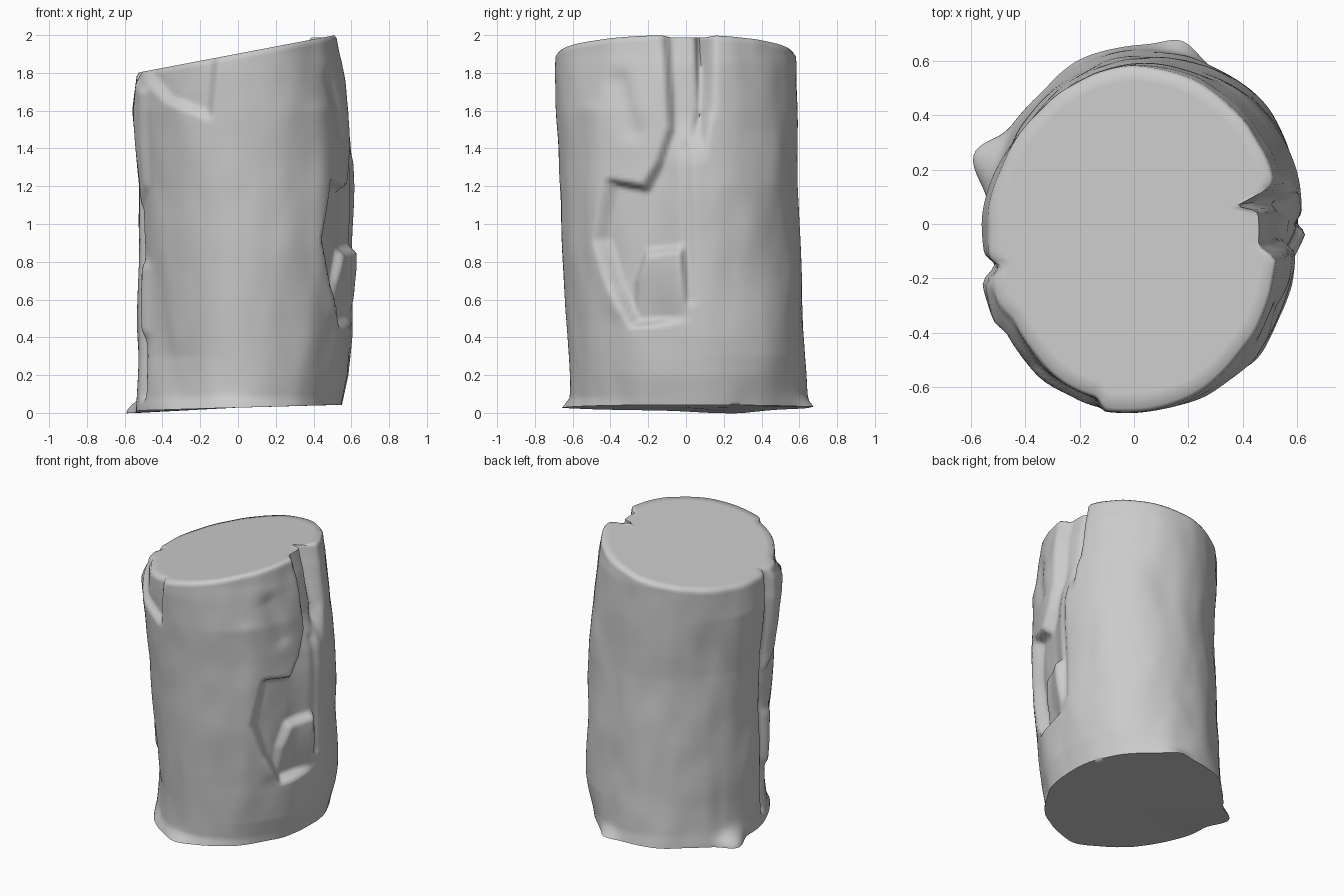
import bpy, bmesh
from math import sin, cos, pi, exp, radians, hypot, degrees
from mathutils import Vector, noise

if "Cube" in bpy.data.objects:
    bpy.data.objects.remove(bpy.data.objects["Cube"])

SIDES, RINGS = 220, 110


def lerp_table(table, z):
    if z <= table[0][0]:
        return table[0][1]
    for (z0, v0), (z1, v1) in zip(table, table[1:]):
        if z <= z1:
            return v0 + (v1 - v0) * (z - z0) / (z1 - z0)
    return table[-1][1]


def ramp(v, lo, hi):
    t = max(0, min(1, (v - lo) / (hi - lo)))
    return t * t * (3 - 2 * t)


# Silhouette distances from the axis, as (height, distance)
RIGHT = [(.03, .55), (.2, .585), (.4, .6), (1.2, .605), (1.6, .585), (1.85, .56), (2, .53)]
LEFT = [(.03, .55), (.2, .545), (.8, .53), (1.2, .53), (1.6, .555), (1.82, .53)]
FRONT = [(.02, .645), (.08, .62), (.6, .64), (1.2, .67), (1.8, .69), (1.95, .685)]
BACK = [(.02, .655), (.1, .64), (.6, .61), (1.2, .588), (1.85, .585), (1.95, .575)]
# Extra fullness on the four diagonals: direction -> (height, offset)
DIAGONALS = {
    45: [(.03, .01), (.3, .04), (1.2, .035), (1.5, .015), (1.9, 0)],
    135: [(.03, -.02), (.3, -.03), (1.6, -.035), (1.9, -.02)],
    225: [(.03, -.055), (.3, -.075), (.8, -.035), (1.3, 0), (1.7, .03)],
    315: [(.03, -.01), (.6, .015), (1.6, .025), (1.9, 0)],
}


def seg_dist(p, a, b):
    dx, dy = b[0] - a[0], b[1] - a[1]
    t = ((p[0] - a[0]) * dx + (p[1] - a[1]) * dy) / (dx * dx + dy * dy)
    t = max(0, min(1, t))
    return hypot(p[0] - a[0] - t * dx, p[1] - a[1] - t * dy)


def path_dist(p, path):
    return min(seg_dist(p, a, b) for a, b in zip(path, path[1:]))


def groove(p, path, width):
    return exp(-(path_dist(p, path) / width) ** 2)


def patch(p, poly, soft):
    """1 inside a polygon, 0 outside, with a soft edge."""
    inside = False
    ring = poly + poly[:1]
    for a, b in zip(ring, ring[1:]):
        if (a[1] > p[1]) != (b[1] > p[1]):
            if p[0] < a[0] + (b[0] - a[0]) * (p[1] - a[1]) / (b[1] - a[1]):
                inside = not inside
    d = path_dist(p, ring)
    return ramp(d if inside else -d, -soft / 2, soft / 2)


def bump(deg, centre, width):
    d = (deg - centre + 180) % 360 - 180
    return exp(-(d / width) ** 2)


# Missing bark, chip and splits on the right side, in (y, z)
BARE = [(-.12, 2.1), (-.09, 1.7), (-.08, 1.5), (-.14, 1.32), (-.22, 1.19), (-.40, 1.22),
        (-.45, .92), (-.38, .68), (-.28, .47), (.1, .5), (.1, 2.1)]
CHIP = [(-.3, .45), (-.28, .7), (-.22, .85), (-.02, .87), (.0, .6), (-.05, .4)]
SPLIT = [(.10, 2.1), (.11, 1.6), (.01, 1.38)]
RIDGE = [(-.48, 1.6), (-.48, 1.1), (-.48, .88), (-.36, .55)]
# Broken bark and seams on the front and left, in (x, z) or (y, z)
BREAK = [(-.49, 2), (-.47, 1.78), (-.36, 1.66), (-.15, 1.57), (-.11, 2)]
LEFT_SEAM = [(-.17, 1.85), (-.13, 1.0), (-.16, .1)]
LEFT_FLAP = [(-.18, 1.78), (-.18, 1.1), (-.3, 1.2), (-.36, 1.7)]


def bark_offset(x, y, z, deg):
    d = sum(lerp_table(tab, z) * bump(deg, at, 30) for at, tab in DIAGONALS.items())
    if x > 0:
        fade = 1 - ramp(y, -.2, .05) * ramp(1.6 - z, 0, .3)
        d -= .07 * patch((y, z), BARE, .05) * fade
        d += .05 * patch((y, z), CHIP, .05) * ramp(z, .42, .82)
        d -= .10 * ramp(z, 1.35, 2.0) * groove((y, z), SPLIT, .03)
        d += .01 * groove((y, z), RIDGE, .05)
        d -= .015 * groove((y, z), [(0, 1.4), (.02, .6)], .025)
        d -= .02 * groove((y, z), [(-.35, 1.75), (-.28, 1.5)], .06)
    if y < 0:
        d -= .04 * patch((x, z), BREAK, .05)
    if x < 0:
        d -= .035 * groove((y, z), LEFT_SEAM, .03)
        d += .025 * patch((y, z), LEFT_FLAP, .06)
        d += .03 * groove((y, z), [(-.22, .75), (-.2, .45)], .05)
    # ragged flare at the foot
    foot = exp(-(z / .065) ** 2)
    d += foot * (.09 * bump(deg, 160, 8) + .055 * bump(deg, 73, 8)
                 + .03 * bump(deg, 265, 9) + .02 * bump(deg, 230, 12))
    # gentle irregular bark
    d += .012 * noise.noise(Vector((x * 4, y * 4, z * 2.2 + 3)))
    d += .006 * noise.noise(Vector((x * 8, y * 8, z * 4)))
    return d


def cut_height(x):
    return 1.902 + .19 * x


def log_point(i, j):
    a = 2 * pi * i / SIDES
    t = j / RINGS
    c, s = cos(a), sin(a)
    # slanted saw cut on top, nearly level underneath
    z_low = .028 + .015 * c - .016 * bump(degrees(a), 160, 20)
    z = z_low + (cut_height(.55 * c) - z_low) * t
    x = c * lerp_table(RIGHT if c > 0 else LEFT, z)
    y = s * lerp_table(BACK if s > 0 else FRONT, z)
    k = 1 + bark_offset(x, y, z, degrees(a)) / hypot(x, y)
    if j == RINGS:
        k *= .982
    x, y = x * k, y * k
    return Vector((x, y, cut_height(x) if j == RINGS else z))


# Log: bark wall lofted between two cut ends
bm = bmesh.new()
points = [[log_point(i, j) for i in range(SIDES)] for j in range(RINGS + 1)]
top_mid, foot_mid = Vector((0, 0, cut_height(0))), Vector((0, 0, .028))
points.append([top_mid.lerp(p, .92) for p in points[-1]])
points.insert(0, [foot_mid.lerp(p, .92) for p in points[0]])
rings = [[bm.verts.new(p) for p in row] for row in points]
for lo, hi in zip(rings, rings[1:]):
    for i in range(SIDES):
        n = (i + 1) % SIDES
        bm.faces.new((lo[i], lo[n], hi[n], hi[i]))
for row, mid in ((rings[-1], top_mid), (rings[0][::-1], foot_mid)):
    centre = bm.verts.new(mid)
    for i in range(SIDES):
        bm.faces.new((row[i], row[(i + 1) % SIDES], centre))
mesh = bpy.data.meshes.new("log")
bm.to_mesh(mesh)
bm.free()
log = bpy.data.objects.new("log", mesh)
bpy.context.collection.objects.link(log)
bpy.context.view_layer.objects.active = log
log.select_set(True)
bpy.ops.object.shade_smooth_by_angle(angle=radians(75))
